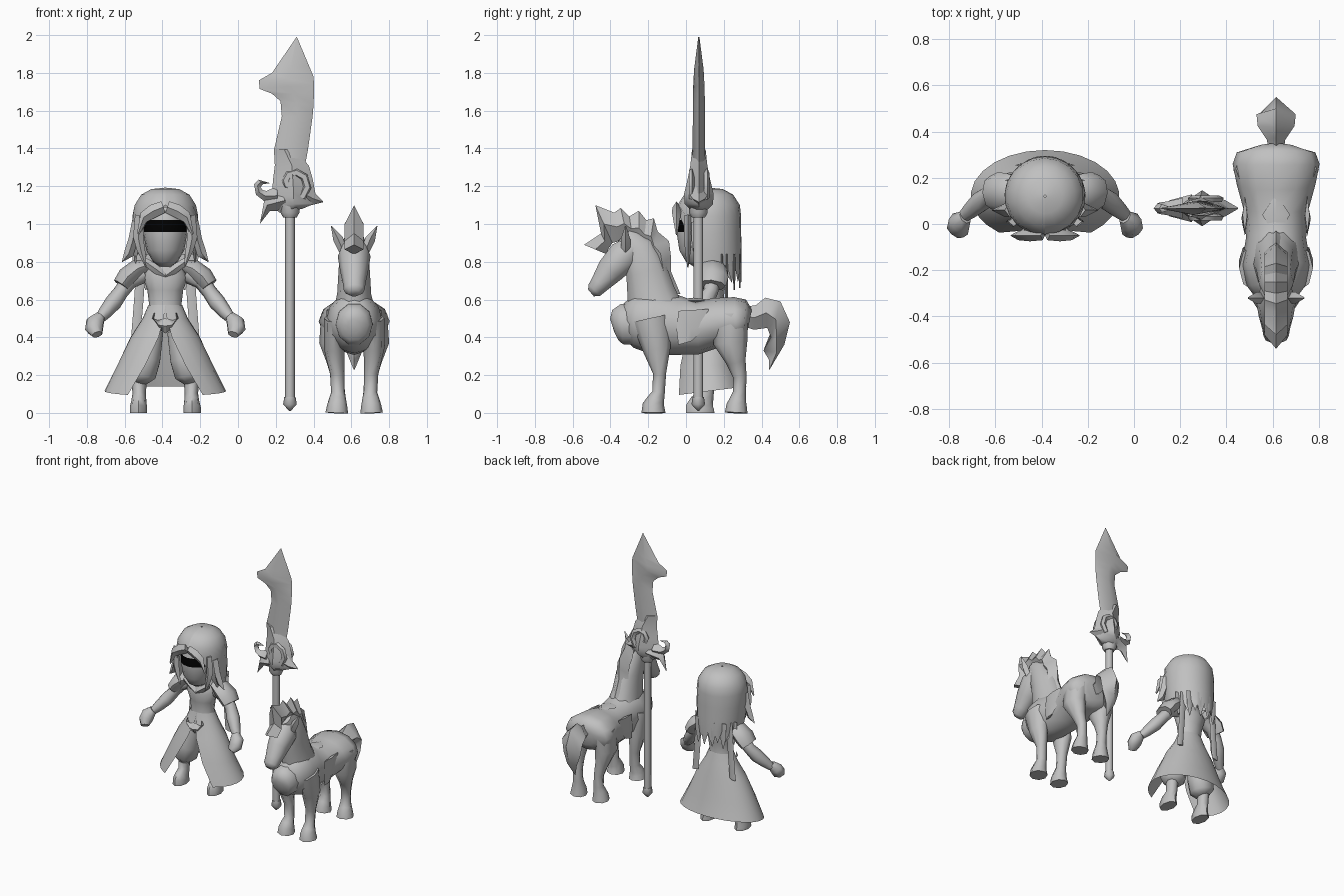
import bpy, bmesh, math
from mathutils import Vector


def material(name, v):
    m = bpy.data.materials.new(name)
    m.diffuse_color = (v, v, v, 1)
    return m


GREY, BLACK = material("grey", 0.53), material("black", 0.0)
FIG, POLE, HORSE = -0.385, 0.275, 0.615   # x centre of each group


def skin(name, rings, ox, mirror=False, closed=True, caps=True, angle=55):
    """Join rings of points into a surface, optionally mirrored about x = ox."""
    bm = bmesh.new()
    for s in ((1, -1) if mirror else (1,)):
        vs = [[bm.verts.new((ox + s * p[0], p[1], p[2])) for p in r] for r in rings]
        n = len(vs[0])
        for a, b in zip(vs, vs[1:]):
            for i in range(n if closed else n - 1):
                j = (i + 1) % n
                bm.faces.new((a[i], a[j], b[j], b[i]))
        if caps:
            bm.faces.new(vs[0])
            bm.faces.new(vs[-1])
    bmesh.ops.recalc_face_normals(bm, faces=bm.faces)
    me = bpy.data.meshes.new(name)
    bm.to_mesh(me)
    bm.free()
    ob = bpy.data.objects.new(name, me)
    bpy.context.collection.objects.link(ob)
    me.materials.append(GREY)
    bpy.ops.object.select_all(action='DESELECT')
    ob.select_set(True)
    bpy.context.view_layer.objects.active = ob
    bpy.ops.object.shade_smooth_by_angle(angle=math.radians(angle))
    return ob


def tube(name, pts, ox, n=8, ref=(1, 0, 0), **kw):
    """Elliptical tube through (x, y, z, radius along ref, other radius)."""
    rings = []
    for i, p in enumerate(pts):
        c = Vector(p[:3])
        t = (Vector(pts[min(i + 1, len(pts) - 1)][:3]) - Vector(pts[max(i - 1, 0)][:3])).normalized()
        u = Vector(ref)
        u = (u - t * u.dot(t)).normalized()
        w = t.cross(u)
        rings.append([c + u * p[3] * math.cos(2 * math.pi * k / n) + w * p[4] * math.sin(2 * math.pi * k / n)
                      for k in range(n)])
    return skin(name, rings, ox, **kw)


def blade(name, rows, at, ox, plane="xz", **kw):
    """Sharp-edged plate: rows of (edge point, edge point, half thickness)."""
    rings = []
    for (a, b), (c, d), t in rows:
        m, k = (a + c) / 2, (b + d) / 2
        sec = [(a, b, 0), (m, k, t), (c, d, 0), (m, k, -t)]
        rings.append([(u, at + h, v) if plane == "xz" else (at + h, u, v) for u, v, h in sec])
    return skin(name, rings, ox, **kw)


def shell(name, rows, ox, n, jag=0, tilt=0):
    """Open bell from (z, rx, ry, centre y, front gap in degrees)."""
    rings = []
    for i, (z, rx, ry, cy, gap) in enumerate(rows):
        ring = []
        for k in range(n + 1):
            a = math.radians(-90 + gap + (360 - 2 * gap) * k / n)
            dz = jag * (k % 2) + tilt * math.sin(a) if i == len(rows) - 1 else 0
            ring.append((rx * math.cos(a), cy + ry * math.sin(a), z + dz))
        rings.append(ring)
    return skin(name, rings, ox, closed=False, caps=False)


# ---- Figure: head and hair
face = tube("face", [(0, .08, z, rx, ry) for z, rx, ry in (
    (.775, .03, .04), (.80, .065, .08), (.86, .10, .115), (.957, .117, .13),
    (1.022, .112, .13), (1.09, .09, .10))], FIG, n=16)
face.data.materials.append(BLACK)
for p in face.data.polygons:   # dark eye band
    if .96 < p.center.z < 1.01 and p.center.y < .06:
        p.material_index = 1
shell("hair_cap", [(1.192, .005, .005, .12, 0), (1.185, .075, .075, .12, 0), (1.155, .13, .13, .12, 0),
                   (1.10, .165, .165, .12, 0), (1.04, .175, .172, .12, 28), (.95, .175, .172, .12, 48),
                   (.86, .17, .17, .125, 58), (.78, .162, .165, .13, 75), (.69, .15, .165, .13, 95)],
      FIG, 18, jag=.075)
blade("fringe", [((0, 1.06), (.02, 1.12), .02), ((.05, 1.035), (.08, 1.10), .025),
                 ((.10, 1.01), (.13, 1.06), .02), ((.14, .94), (.15, .95), .004)], -.05, FIG, mirror=True)
blade("face_lock", [((.11, 1.04), (.16, 1.05), .02), ((.115, .92), (.17, .93), .02),
                    ((.105, .85), (.15, .86), .015), ((.10, .77), (.105, .77), .003)], .01, FIG, mirror=True)
blade("side_lock", [((.13, 1.0), (.175, 1.02), .03), ((.15, .9), (.195, .92), .03),
                    ((.17, .83), (.215, .86), .02), ((.225, .80), (.23, .80), .003)], .06, FIG, mirror=True)
for i, (x, y, z) in enumerate(((.03, .285, .66), (.10, .255, .65), (.145, .19, .67))):
    blade("back_strand_%d" % i, [((x - .03, .84), (x + .03, .84), .006), ((x - .028, .75), (x + .028, .74), .008),
                                 ((x, z), (x + .006, z), .003)], y, FIG, mirror=True)
blade("ribbon", [((.10, .84), (.15, .84), .008), ((.115, .6), (.165, .6), .008),
                 ((.13, .42), (.18, .41), .008)], .215, FIG, mirror=True)

# ---- Figure: body, arms and clothing
tube("torso", [(0, .13, z, rx, ry) for z, rx, ry in (
    (.48, .11, .085), (.57, .085, .065), (.65, .095, .075), (.72, .12, .085),
    (.77, .09, .07), (.82, .045, .045))], FIG, n=12)
blade("collar", [((0, .70), (0, .75), .02), ((.06, .74), (.05, .79), .02),
                 ((.11, .78), (.10, .82), .01)], .06, FIG, mirror=True)
tube("arm", [(.11, .14, .74, .05, .05), (.19, .14, .70, .045, .045), (.235, .13, .64, .04, .04),
             (.275, .10, .585, .048, .045), (.32, .06, .53, .038, .036), (.35, .035, .495, .028, .026)],
     FIG, ref=(0, 1, 0), mirror=True)
tube("hand", [(.345, .03, .51, .03, .03), (.37, .01, .48, .05, .045), (.375, -.015, .445, .05, .045),
              (.36, -.045, .415, .03, .022)], FIG, n=7, mirror=True)
tube("shoulder_guard", [(.09, .14, .785, .045, .025), (.145, .14, .765, .075, .05), (.20, .14, .72, .085, .055),
                        (.232, .135, .675, .075, .048)], FIG, ref=(0, 1, 0), mirror=True)
shell("skirt", [(.57, .09, .07, .13, 0), (.50, .12, .09, .13, 4), (.40, .185, .125, .125, 11),
                (.25, .255, .165, .12, 25), (.115, .322, .2, .12, 38)], FIG, 20, tilt=.025)
blade("belt_buckle", [((0, .42), (0, .50), .025), ((.03, .44), (.04, .49), .02),
                      ((.06, .50), (.07, .50), .015), ((.055, .53), (.06, .53), .003)], .035, FIG, mirror=True)
tube("trouser_leg", [(.07, .12, .44, .065, .07), (.11, .11, .29, .09, .09), (.13, .105, .20, .085, .085),
                     (.14, .11, .165, .045, .05)], FIG, n=9, mirror=True)
tube("boot", [(.138, .11, .19, .04, .045), (.138, .105, .10, .036, .042), (.14, .085, .06, .04, .062),
              (.142, .075, .03, .046, .075), (.142, .075, 0, .046, .075)], FIG, mirror=True)

# ---- Polearm
tube("shaft", [(0, .065, .06, .026, .026), (0, .065, 1.08, .026, .026)], POLE)
tube("shaft_foot", [(0, .065, .01, .004, .004), (0, .065, .045, .036, .036), (0, .065, .085, .03, .03)], POLE)
tube("shaft_collar", [(0, .065, 1.035, .036, .036), (0, .065, 1.06, .05, .05), (0, .065, 1.12, .05, .05)], POLE)
blade("blade", [((.21, 1.15), (.36, 1.15), .035), ((.20, 1.31), (.355, 1.31), .035),
                ((.19, 1.39), (.37, 1.39), .033), ((.232, 1.57), (.395, 1.57), .032),
                ((.225, 1.65), (.40, 1.63), .032), ((.18, 1.69), (.402, 1.69), .031),
                ((.115, 1.715), (.402, 1.74), .03), ((.11, 1.76), (.40, 1.78), .028),
                ((.18, 1.80), (.375, 1.84), .025), ((.31, 1.99), (.312, 1.99), .003)], .068, 0)
blade("guard", [((.22, 1.06), (.34, 1.08), .04), ((.18, 1.10), (.41, 1.11), .075),
                ((.18, 1.16), (.41, 1.16), .078), ((.185, 1.23), (.395, 1.24), .06),
                ((.195, 1.31), (.375, 1.31), .045), ((.19, 1.40), (.30, 1.39), .036)], .068, 0)
blade("guard_right_horn", [((.33, 1.08), (.37, 1.24), .05), ((.39, 1.10), (.40, 1.17), .035),
                           ((.45, 1.115), (.45, 1.12), .003)], .068, 0)
blade("guard_lower_horn", [((.28, 1.07), (.22, 1.18), .06), ((.17, 1.07), (.14, 1.13), .035),
                           ((.115, 1.0), (.118, 1.01), .003)], .068, 0)
blade("guard_curl", [((.21, 1.10), (.21, 1.20), .045), ((.14, 1.12), (.15, 1.175), .03),
                     ((.095, 1.155), (.13, 1.18), .025), ((.085, 1.21), (.12, 1.195), .022),
                     ((.11, 1.235), (.13, 1.21), .018), ((.165, 1.215), (.167, 1.218), .003)], .068, 0)
for side in (-1, 1):   # swirl relief on both faces of the guard
    tube("guard_swirl", [(.29 + (.09 - .01 * k) * math.cos(.75 * k - 1), .068 + side * .04,
                          1.215 + (.09 - .01 * k) * math.sin(.75 * k - 1), .016, .022)
                         for k in range(8)], 0, n=5, ref=(0, 1, 0))

# ---- Horse: body, neck and head
tube("horse_body", [(0, y, z, w, h) for y, z, w, h in (
    (-.33, .49, .08, .09), (-.27, .49, .125, .145), (-.18, .48, .15, .165), (-.06, .465, .13, .16),
    (.06, .45, .14, .14), (.17, .48, .17, .13), (.26, .485, .188, .128), (.31, .485, .17, .115),
    (.335, .48, .08, .07))], HORSE, n=12)
tube("horse_neck", [(0, -.14, .50, .12, .15), (0, -.185, .63, .09, .135), (0, -.21, .75, .083, .115),
                    (0, -.255, .87, .075, .10), (0, -.32, .945, .045, .055)], HORSE, n=10)
tube("horse_head", [(0, -.26, .89, .06, .065), (0, -.33, .83, .087, .09), (0, -.40, .755, .075, .078),
                    (0, -.455, .685, .06, .055), (0, -.485, .65, .055, .045), (0, -.503, .635, .03, .025)],
     HORSE, n=10)
blade("horse_ear", [((.04, .87), (.08, .85), .025), ((.06, .93), (.11, .91), .025),
                    ((.12, .99), (.123, .99), .003)], -.32, HORSE, mirror=True)
tube("breast_plate", [(0, -.28, .47, .10, .115), (0, -.34, .47, .098, .112), (0, -.375, .465, .075, .085),
                      (0, -.39, .46, .035, .04)], HORSE, n=10)
mane = [(-.42, .84, -.54, .89), (-.41, .87, -.45, .95), (-.39, .90, -.48, 1.10), (-.35, .91, -.38, 1.06),
        (-.31, .92, -.345, 1.085), (-.28, .91, -.30, 1.04), (-.25, .89, -.25, 1.07), (-.23, .87, -.21, 1.02),
        (-.20, .84, -.17, 1.03), (-.19, .81, -.15, .96), (-.18, .78, -.09, .91), (-.17, .74, -.08, .83),
        (-.15, .70, -.08, .75), (-.11, .62, -.03, .63)]
blade("mane", [((a, b), (c, d), .05) for a, b, c, d in mane], 0, HORSE, plane="yz", angle=30)
blade("tail", [((.30, .46), (.30, .56), .03), ((.36, .44), (.37, .57), .04), ((.43, .45), (.42, .61), .08),
               ((.45, .40), (.50, .59), .085), ((.41, .33), (.55, .48), .07), ((.44, .28), (.52, .36), .04),
               ((.44, .23), (.443, .23), .003)], 0, HORSE, plane="yz")

# ---- Horse: legs and saddle
tube("front_leg", [(.10, -.19, .50, .06, .10), (.105, -.155, .34, .055, .075), (.09, -.14, .21, .038, .035),
                   (.086, -.145, .11, .036, .033), (.088, -.16, .07, .046, .046), (.09, -.172, .04, .053, .058),
                   (.092, -.172, 0, .06, .064)], HORSE, mirror=True)
tube("hind_leg", [(.10, .24, .52, .075, .09), (.115, .235, .37, .07, .09), (.10, .265, .27, .045, .052),
                  (.088, .285, .19, .034, .036), (.085, .283, .11, .036, .034), (.088, .275, .07, .046, .044),
                  (.09, .268, .04, .053, .054), (.092, .266, 0, .06, .06)], HORSE, mirror=True)
blade("saddle_flap", [((-.04, .54), (.12, .55), .01), ((-.05, .44), (.10, .45), .015),
                      ((-.04, .36), (.03, .38), .01)], .135, HORSE, plane="yz", mirror=True)
seat = blade("saddle_pad", [((0, -.06), (.001, -.06), .003), ((-.06, .04), (.06, .04), .015),
                            ((0, .13), (.001, .13), .003)], 0, HORSE)
for v in seat.data.vertices:   # lay the diamond pad flat on the back
    v.co.y, v.co.z = v.co.z, .595 + v.co.y
